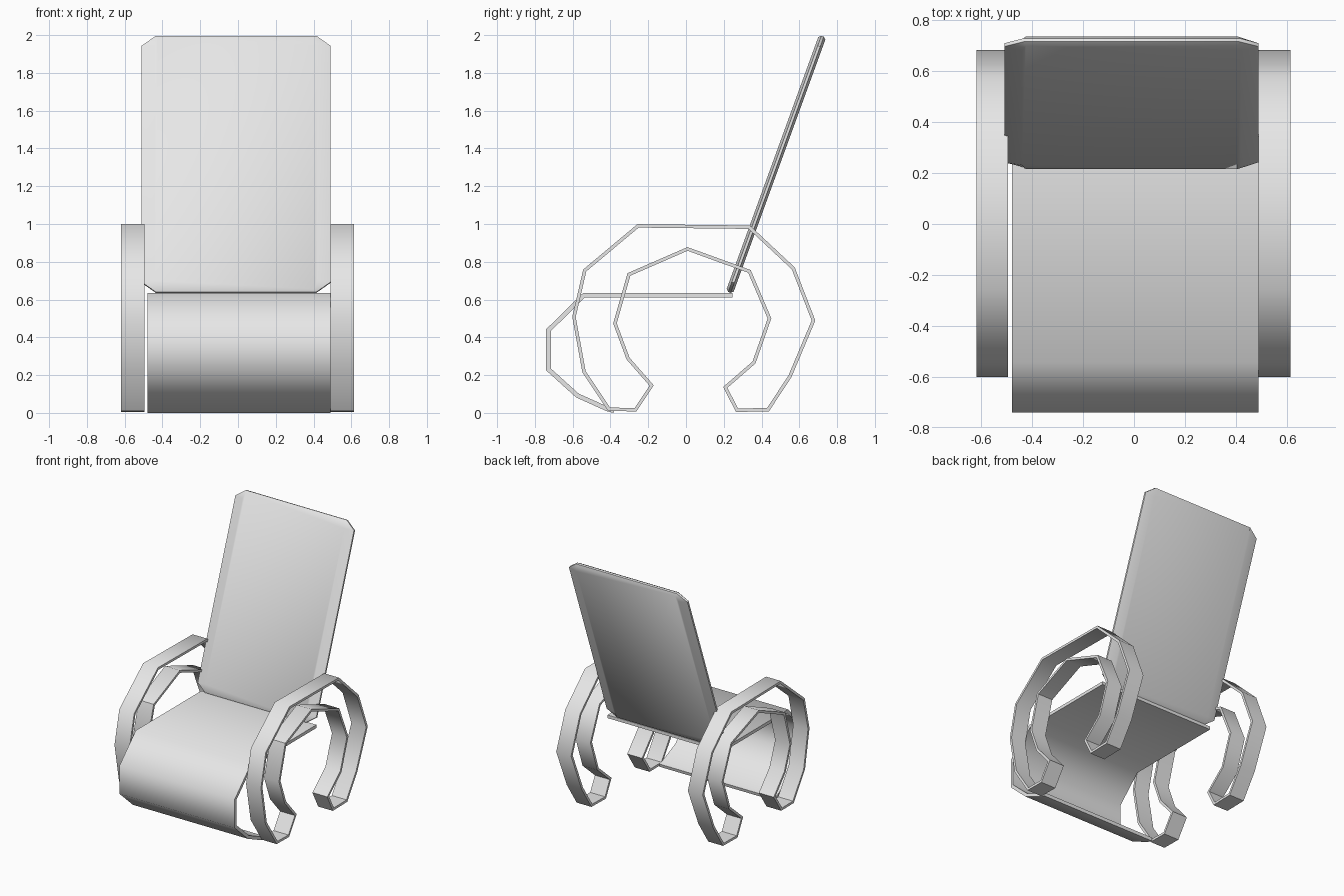
import bpy, bmesh, math
from mathutils import Vector

if "Cube" in bpy.data.objects:
    bpy.data.objects.remove(bpy.data.objects["Cube"])

grey = bpy.data.materials.new("plain_grey")
grey.use_nodes = True
COLOUR = (0.8, 0.8, 0.8, 1)
grey.diffuse_color = COLOUR
grey.node_tree.nodes["Principled BSDF"].inputs["Base Color"].default_value = COLOUR


def finish(name, bm, angle):
    """Turn a bmesh into a smooth shaded object."""
    bmesh.ops.recalc_face_normals(bm, faces=bm.faces)
    mesh = bpy.data.meshes.new(name)
    bm.to_mesh(mesh)
    bm.free()
    mesh.materials.append(grey)
    ob = bpy.data.objects.new(name, mesh)
    bpy.context.collection.objects.link(ob)
    bpy.ops.object.select_all(action='DESELECT')
    ob.select_set(True)
    bpy.context.view_layer.objects.active = ob
    bpy.ops.object.shade_smooth_by_angle(angle=math.radians(angle))
    return ob


def offset_path(pts, dist, closed):
    """Shift a (y, z) path sideways with mitred corners."""
    out, n = [], len(pts)
    for i, p in enumerate(pts):
        before = pts[i - 1] if closed or i > 0 else None
        after = pts[(i + 1) % n] if closed or i < n - 1 else None
        dirs = [(b - a).normalized() for a, b in ((before, p), (p, after))
                if a is not None and b is not None]
        normals = [Vector((-d.y, d.x)) for d in dirs]
        mid = sum(normals, Vector((0, 0))).normalized()
        out.append(p + mid * dist / max(mid.dot(normals[0]), 0.5))
    return out


def ribbon(name, path, thick, x0, x1, closed, angle):
    """Sweep a bent strip of even thickness across x."""
    pts = [Vector(p) for p in path]
    sides = [offset_path(pts, s * thick / 2, closed) for s in (-1, 1)]
    bm = bmesh.new()
    rings = []
    for a, b in zip(*sides):
        rings.append([bm.verts.new((x, p.x, p.y))
                      for x, p in ((x0, a), (x1, a), (x1, b), (x0, b))])
    pairs = list(zip(rings, rings[1:]))
    if closed:
        pairs.append((rings[-1], rings[0]))
    else:
        bm.faces.new(rings[0])
        bm.faces.new(rings[-1])
    for r, s in pairs:
        for i in range(4):
            j = (i + 1) % 4
            bm.faces.new((r[i], r[j], s[j], s[i]))
    return finish(name, bm, angle)


# Seat: flat board that curls down and under at the front
seat_path = [(.245, .623), (-.54, .623), (-.728, .438), (-.728, .23),
             (-.575, .092), (-.415, .02), (-.38, .012)]
ribbon("seat", seat_path, .024, -.48, .49, False, 60)

# Arm and leg frames: one closed bent band on each side
frame_path = [(-.254, .99), (.335, .983), (.568, .765), (.675, .489),
              (.55, .193), (.434, .017), (.27, .014), (.208, .135),
              (.36, .267), (.442, .5), (.336, .749), (.008, .868),
              (-.302, .733), (-.376, .474), (-.307, .288), (-.182, .145),
              (-.267, .017), (-.407, .019), (-.54, .218), (-.593, .508),
              (-.536, .754)]
ribbon("left_frame", frame_path, .018, .49, .615, True, 50)
ribbon("right_frame", frame_path, .018, -.62, -.495, True, 50)

# Backrest: leaning slab with cut corners and bevelled long edges
base, top = Vector((-.01, .23, .638)), Vector((-.01, .723, 1.994))
up = (top - base).normalized()
length = (top - base).length
out = Vector((1, 0, 0)).cross(up)


def outline(inner, outer, end, cut):
    quarter = [(inner, length - end), (outer, length - cut), (outer, cut), (inner, end)]
    return quarter + [(-x, v) for x, v in reversed(quarter)]


bm = bmesh.new()
flat, rim = outline(.415, .43, .012, .06), outline(.425, .5, 0, .056)
loops = []
for shape, w in ((flat, -.02), (rim, -.007), (rim, .007), (flat, .02)):
    loops.append([bm.verts.new(base + Vector((x, 0, 0)) + up * v + out * w)
                  for x, v in shape])
for a, b in zip(loops, loops[1:]):
    for i in range(8):
        j = (i + 1) % 8
        bm.faces.new((a[i], a[j], b[j], b[i]))
bm.faces.new(loops[0])
bm.faces.new(loops[-1])
finish("backrest", bm, 40)
